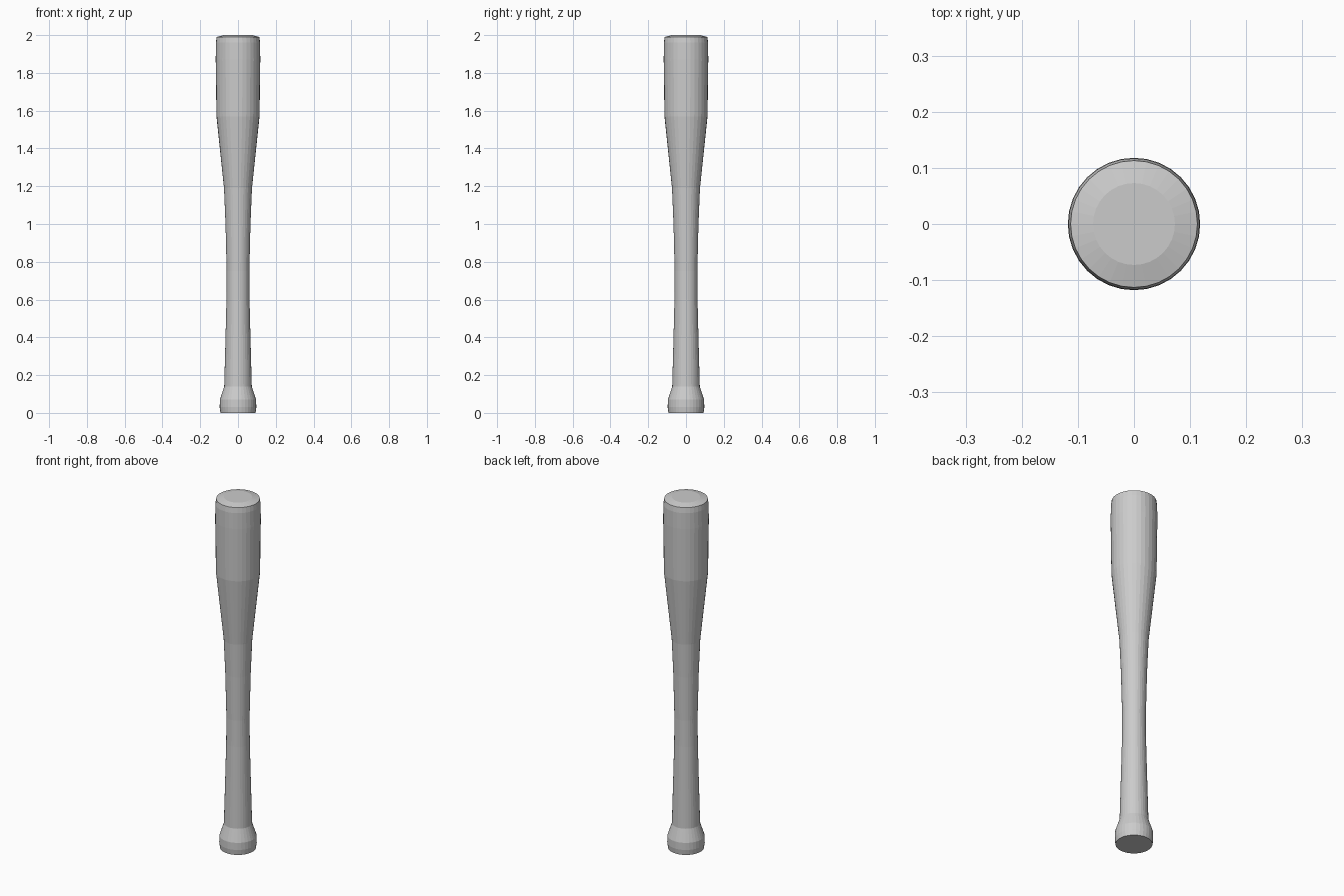
import bpy, bmesh
from math import cos, sin, pi

if "Cube" in bpy.data.objects:
    bpy.data.objects.remove(bpy.data.objects["Cube"])

SIDES = 32

# (radius, height) from the knob up to the shallow domed end
profile = [(0.093, 0.0), (0.097, 0.03), (0.096, 0.07), (0.073, 0.14),
           (0.066, 0.40), (0.061, 0.60), (0.060, 0.75), (0.066, 1.0),
           (0.074, 1.19), (0.114, 1.57), (0.118, 1.87), (0.117, 1.96),
           (0.113, 1.99), (0.073, 2.0)]


def lathe(name, points):
    bm = bmesh.new()
    rings = [[bm.verts.new((r * cos(2 * pi * i / SIDES), r * sin(2 * pi * i / SIDES), z))
              for i in range(SIDES)] for r, z in points]
    for low, high in zip(rings, rings[1:]):
        for i in range(SIDES):
            j = (i + 1) % SIDES
            bm.faces.new((low[i], low[j], high[j], high[i]))
    # flat end caps
    bm.faces.new(rings[0][::-1])
    bm.faces.new(rings[-1])
    mesh = bpy.data.meshes.new(name)
    bm.to_mesh(mesh)
    bm.free()
    obj = bpy.data.objects.new(name, mesh)
    bpy.context.collection.objects.link(obj)
    return obj


# Turned bat: knob, handle, taper and barrel in one piece
lathe("baseball_bat", profile)
